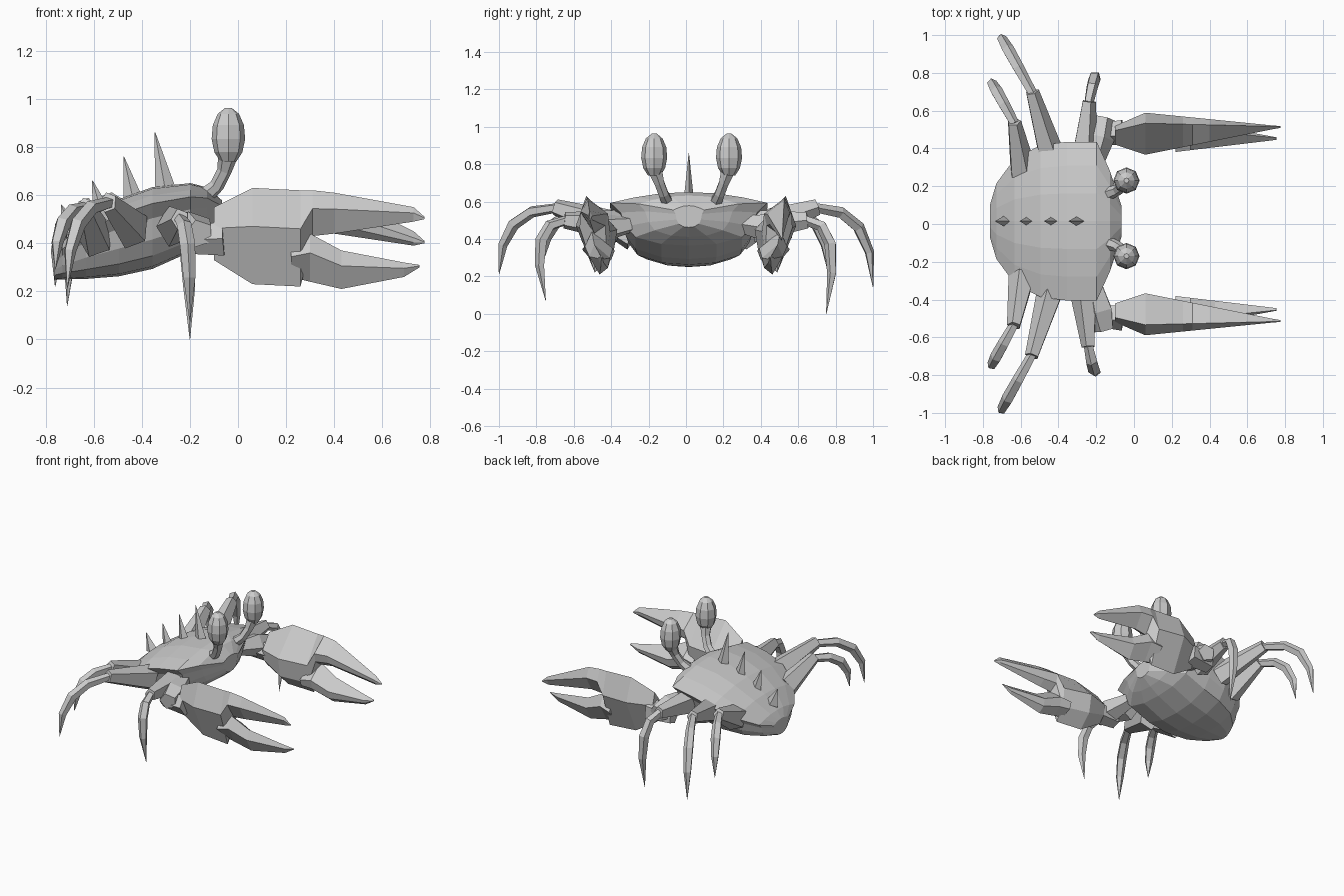
import bpy, bmesh
from math import cos, sin, pi
from mathutils import Vector

cube = bpy.data.objects.get("Cube")
if cube:
    bpy.data.objects.remove(cube, do_unlink=True)

# One shared grey material
grey = bpy.data.materials.new("shell_grey")
grey.use_nodes = True
shade = (0.6, 0.6, 0.6, 1)
grey.diffuse_color = shade
grey.node_tree.nodes["Principled BSDF"].inputs["Base Color"].default_value = shade


def loft(name, rings):
    """Skin a list of equal point rings, with capped ends."""
    bm = bmesh.new()
    loops = [[bm.verts.new(point) for point in ring] for ring in rings]
    for lower, upper in zip(loops, loops[1:]):
        for i in range(len(lower)):
            bm.faces.new((lower[i - 1], lower[i], upper[i], upper[i - 1]))
    bm.faces.new(loops[0])
    bm.faces.new(loops[-1])
    bmesh.ops.recalc_face_normals(bm, faces=bm.faces)
    mesh = bpy.data.meshes.new(name)
    bm.to_mesh(mesh)
    bm.free()
    mesh.materials.append(grey)
    bpy.context.scene.collection.objects.link(bpy.data.objects.new(name, mesh))


def tube(name, points, radii, sides=5, tall=1):
    """Tapered tube along points; tall stretches its upright radius."""
    run = points[-1] - points[0]
    across = Vector((run.y, -run.x, 0)).normalized()
    rings = []
    last = len(points) - 1
    for i, (point, radius) in enumerate(zip(points, radii)):
        along = points[min(i + 1, last)] - points[max(i - 1, 0)]
        up = across.cross(along).normalized() * tall
        angles = [2 * pi * k / sides for k in range(sides)]
        rings.append([point + radius * (across * cos(a) + up * sin(a)) for a in angles])
    loft(name, rings)


def bend(start, corner, end, fractions):
    """Points on a curve pulled towards a corner."""
    return [start.lerp(corner, t).lerp(corner.lerp(end, t), t) for t in fractions]


def mirrored(point, sign):
    return Vector((point[0], sign * point[1], point[2]))


SIDES = (("front", -1), ("back", 1))

# Body: sections from tail to face, widening, then narrowing to a low brow
middle = Vector((0, 0.015, 0))
rings = []
for t in (0.01, 0.06, 0.2, 0.4, 0.6, 0.83, 0.93, 1.02):
    x = 0.69 * t - 0.77
    width = 0.42 * min(sin(pi / 2 * min(1, t / 0.6) ** 0.5), (4.8 * (1.04 - t)) ** 0.7)
    top = 0.34 + 0.31 * sin(pi / 2 * min(1, t / 0.8)) ** 0.7 - 0.6 * max(0, t - 0.9)
    bottom = 0.25 + 0.2 * t ** 3
    # Fractions of the width and of the height: crown, rim, tucked flank, keel
    half = [(0.35, 0.98), (0.7, 0.9), (1, 0.8), (0.87, 0.62), (0.8, 0.36), (0.68, 0.16),
            (0.35, 0.03)]
    outline = [(0, 1)] + half + [(0, 0)] + [(-y, z) for y, z in reversed(half)]
    rings.append([middle + Vector((x, width * y, bottom + (top - bottom) * z))
                  for y, z in outline])
loft("body_shell", rings)

# Row of spikes along the back, shrinking towards the tail
for i in range(4):
    base = middle + Vector((-0.3 - 0.13 * i, 0, 0.61 - 0.055 * i))
    tip = base + Vector((-0.045, 0, 0.25 - 0.045 * i))
    tube(f"back_spike_{i + 1}", [base, tip], [0.027, 0.001], sides=4, tall=1.7)

# Legs: hip, knee and tip, and how far the shin bulges beyond the tip
legs = {
    "first": ((-0.265, 0.36, 0.47), (-0.24, 0.65, 0.5), (-0.2, 0.75, 0), 0.1),
    "middle": ((-0.44, 0.36, 0.46), (-0.54, 0.7, 0.57), (-0.71, 1, 0.14), 0),
    "rear": ((-0.59, 0.28, 0.42), (-0.635, 0.54, 0.55), (-0.76, 0.76, 0.22), 0),
}
steps = [i / 4 for i in range(5)]
for leg, (hip, knee, tip, bulge) in legs.items():
    for side, sign in SIDES:
        start, joint, end = [mirrored(point, sign) for point in (hip, knee, tip)]
        if side == "front":
            end.z += 0.07
        corner = Vector((end.x, end.y + sign * bulge, joint.z))
        tube(f"{side}_{leg}_thigh", [start, joint], [0.075, 0.038], tall=1.2)
        tube(f"{side}_{leg}_shin", bend(start.lerp(joint, 0.97), corner, end, steps),
             [0.025 * (1 + t) * (1 - t ** 3) + 0.001 for t in steps])


def claw_part(name, sign, splay, rows):
    """Leaning five-sided sections from rows of x, top and low height."""
    corners = [(0.25, 1), (0.5, 0.6), (0, 0), (-0.4, 0.22), (-0.5, 0.55)]
    rings = []
    for x, top, low in rows:
        width = max(0.01, min(x + 0.2, 0.3 * (0.8 - x)))
        centre = 0.475 + (0.05 - splay) * x
        rings.append([(x, sign * (centre + width * y), low + (top - low) * z)
                      for y, z in corners])
    loft(name, rings)


# Arms and claws; the upper finger of the back claw droops
for side, sign in SIDES:
    upper = 0.5 if side == "front" else 0.4
    shoulder, elbow, wrist, palm = [mirrored(point, sign) for point in (
        (-0.22, 0.3, 0.48), (-0.16, 0.56, 0.44), (-0.24, 0.48, 0.41), (-0.06, 0.49, 0.42))]
    tube(f"{side}_upper_arm", [shoulder, shoulder.lerp(elbow, 0.6), elbow],
         [0.05, 0.08, 0.06])
    tube(f"{side}_wrist", [wrist, palm], [0.055, 0.075])
    claw_part(f"{side}_palm_and_finger", sign, 0, [
        (-0.1, 0.55, 0.33), (0.06, 0.63, 0.23), (0.26, 0.62, 0.22), (0.31, 0.62, 0.43),
        (0.4, 0.61, 0.44), (0.73, upper + 0.05, upper - 0.01), (0.775, upper + 0.01, upper)])
    claw_part(f"{side}_lower_finger", sign, 0.08, [
        (0.22, 0.4, 0.26), (0.3, 0.44, 0.24), (0.43, 0.37, 0.21),
        (0.69, 0.32, 0.26), (0.755, 0.31, 0.3)])

# Eyes: long eight-sided balls on bent stalks
for side, sign in SIDES:
    offset = Vector((0, 0.03, 0))
    foot, corner, head = [offset + mirrored(point, sign) for point in (
        (-0.19, 0.12, 0.58), (-0.06, 0.14, 0.6), (-0.04, 0.2, 0.78))]
    tube(f"{side}_eye_stalk", bend(foot, corner, head, steps),
         [0.03, 0.035, 0.03, 0.03, 0.045], sides=6)
    centre = Vector((head.x, head.y, 0.845))
    rings = []
    for level in range(1, 7):
        tilt = pi * level / 6.4
        turns = [pi * k / 4 for k in range(8)]
        rings.append([centre + Vector((0.07 * sin(tilt) * cos(a), 0.07 * sin(tilt) * sin(a),
                                       -0.12 * cos(tilt))) for a in turns])
    loft(f"{side}_eye", rings)
